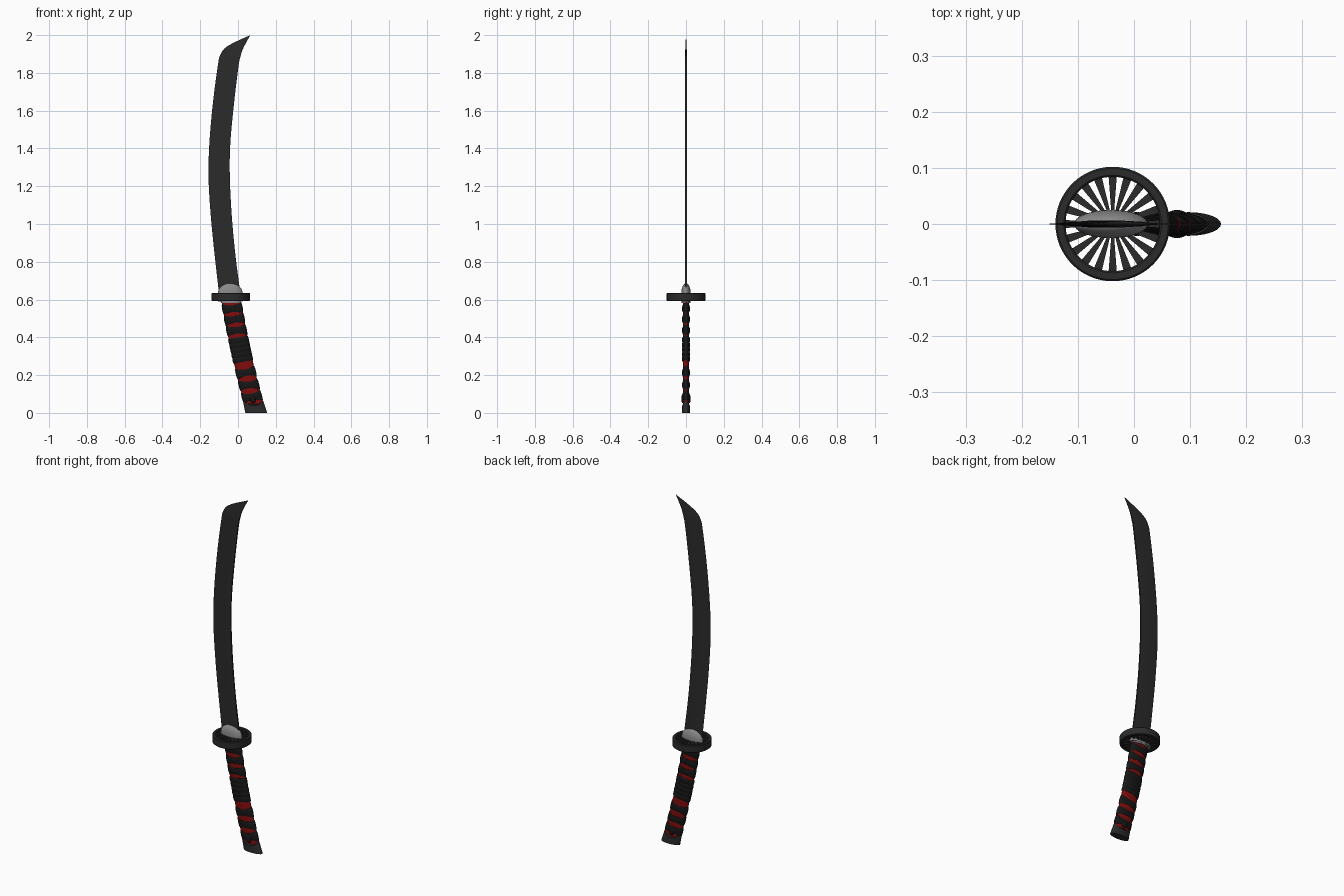
import bpy, bmesh, math

if "Cube" in bpy.data.objects:
    bpy.data.objects.remove(bpy.data.objects["Cube"])

def material(name, r, g, b):
    m = bpy.data.materials.new(name)
    m.diffuse_color = (r, g, b, 1)
    m.use_nodes = True
    m.node_tree.nodes["Principled BSDF"].inputs["Base Color"].default_value = m.diffuse_color
    return m

STEEL = material("dark_steel", .024, .024, .024)
CLOTH = material("black_cloth", .008, .008, .008)
RED = material("red_grip", .22, .004, .004)
SILVER = material("collar_grey", .25, .25, .25)
GX = -.038  # guard centre

def make(name, verts, faces, mat, angle=35):
    me = bpy.data.meshes.new(name)
    me.from_pydata(verts, [], faces)
    bm = bmesh.new()
    bm.from_mesh(me)
    bmesh.ops.remove_doubles(bm, verts=bm.verts, dist=1e-5)
    bmesh.ops.recalc_face_normals(bm, faces=bm.faces)
    bm.to_mesh(me)
    bm.free()
    ob = bpy.data.objects.new(name, me)
    bpy.context.collection.objects.link(ob)
    me.materials.append(mat)
    bpy.ops.object.select_all(action='DESELECT')
    bpy.context.view_layer.objects.active = ob
    ob.select_set(True)
    bpy.ops.object.shade_smooth_by_angle(angle=math.radians(angle))
    return ob

def loft(name, rings, mat, closed=False, angle=35):
    n, m = len(rings[0]), len(rings)
    faces = [(i * n + j, i * n + (j + 1) % n,
              (i + 1) % m * n + (j + 1) % n, (i + 1) % m * n + j)
             for i in range(m if closed else m - 1) for j in range(n)]
    if not closed:
        faces += [tuple(range(n)), tuple(range((m - 1) * n, m * n))]
    return make(name, [p for r in rings for p in r], faces, mat, angle)

def spline(pts, steps):
    p = [pts[0]] + pts + [pts[-1]]
    out = []
    for i in range(1, len(p) - 2):
        for s in range(steps):
            t = s / steps
            out.append(tuple(.5 * (2 * b + (c - a) * t + (2*a - 5*b + 4*c - d) * t * t
                                   + (3*b - a - 3*c + d) * t ** 3)
                             for a, b, c, d in zip(*p[i - 1:i + 3])))
    return out + [pts[-1]]

def ellipse(cx, a, b, z, n=48):
    return [(cx + a * math.cos(2 * math.pi * k / n), b * math.sin(2 * math.pi * k / n), z)
            for k in range(n)]

# Blade: sharp convex edge on -x, flat spine on +x, slanted tip
edge = spline([(-.098, .61), (-.122, .82), (-.143, 1.03), (-.156, 1.24), (-.152, 1.42),
               (-.134, 1.63), (-.108, 1.83), (-.092, 1.90), (-.05, 1.945), (.065, 2.0)], 5)
spine = spline([(.016, .61), (-.012, .82), (-.032, 1.03), (-.043, 1.24), (-.041, 1.42),
                (-.022, 1.63), (.002, 1.83), (.014, 1.89), (.030, 1.935), (.065, 2.0)], 5)
rings = []
for i, ((ex, ez), (sx, sz)) in enumerate(zip(edge, spine)):
    k = max(.05, min(1, (len(edge) - 1 - i) / 10))
    rx, rz = ex + (sx - ex) * .68, ez + (sz - ez) * .68
    rings.append([(ex, 0, ez), (rx, -.006 * k, rz), (sx, -.004 * k, sz),
                  (sx, .004 * k, sz), (rx, .006 * k, rz)])
loft("blade", rings, STEEL, angle=20)

# Domed collar and the washer below the guard
dome = [ellipse(GX - .003, .066, .025, .59)]
for i in range(9):
    t = i / 8 * math.pi / 2 * .98
    dome.append(ellipse(GX - .003, .066 * math.cos(t), .025 * math.cos(t), .632 + .055 * math.sin(t)))
loft("blade_collar", dome, SILVER)
loft("guard_washer", [ellipse(GX, .052, .024, z) for z in (.582, .596)], SILVER)

# Guard rim with chamfered corners
prof = [(.084, .596), (.087, .593), (.099, .593), (.102, .596),
        (.102, .632), (.099, .635), (.087, .635), (.084, .632)]
loft("guard_rim", [ellipse(GX, r, r, z, 64) for r, z in prof], STEEL, closed=True)

# Guard spokes, one mesh
verts, faces = [], []
box = [(0, 1, 3, 2), (4, 6, 7, 5), (0, 4, 5, 1), (2, 3, 7, 6), (0, 2, 6, 4), (1, 5, 7, 3)]
for k in range(20):
    a = 2 * math.pi * k / 20
    c, s, o = math.cos(a), math.sin(a), len(verts)
    for r, w in ((.012, .0018), (.088, .0075)):
        for y in (-w, w):
            for z in (.6, .628):
                verts.append((GX + r * c - y * s, r * s + y * c, z))
    faces += [tuple(o + i for i in f) for f in box]
make("guard_spokes", verts, faces, STEEL)

# Grip core follows a gentle curve
def grip_x(z):
    return .097 - .28 * z + .093 * z * z

loft("grip_core", [ellipse(grip_x(z), .051, .0165, z) for z in [.02 + .0566 * i for i in range(11)]], RED)

# Wrapped bands: narrow at front and back, wide at the edges
def band(name, z0, tilt, h_front=.018, h_side=.029):
    rings = []
    for k in range(40):
        t = 2 * math.pi * k / 40
        c, s = math.cos(t), math.sin(t)
        h = h_front + (h_side - h_front) * c * c
        ring = []
        for j in range(10):
            f = 2 * math.pi * j / 10
            out = .0045 * math.cos(f)
            z = z0 + tilt * c + h * math.sin(f)
            ring.append((grip_x(z) + (.051 + out) * c, (.0165 + out) * s, z))
        rings.append(ring)
    loft(name, rings, CLOTH, closed=True, angle=60)

for i, z in enumerate((.552, .495, .437, .213, .148, .085)):
    band(f"grip_band_{i + 1}", z, .008 if i % 2 else .004)
for i, z in enumerate((.385, .36, .335, .31, .285)):
    band(f"grip_middle_band_{i + 1}", z, .009, .015, .017)

# Pommel with a flat foot and dipped rim
n = 48
foot, rim = ellipse(grip_x(0), .058, .021, 0, n), []
for k in range(n):
    c, s = math.cos(2 * math.pi * k / n), math.sin(2 * math.pi * k / n)
    z = .038 + .026 * c * c
    rim.append((grip_x(z) + .0535 * c, .0205 * s, z))
loft("pommel", [foot, rim], STEEL)

# Small cord knots on both faces of the grip
for side, y in (("front", -.017), ("back", .017)):
    rings = []
    for i in range(9):
        t = -1.5 + 3 * i / 8
        z = .075 + .024 * math.sin(t)
        rings.append([(px, y + py, pz) for px, py, pz in
                      ellipse(grip_x(z), .016 * math.cos(t), .008 * math.cos(t), z, 20)])
    loft(f"cord_knot_{side}", rings, CLOTH)
